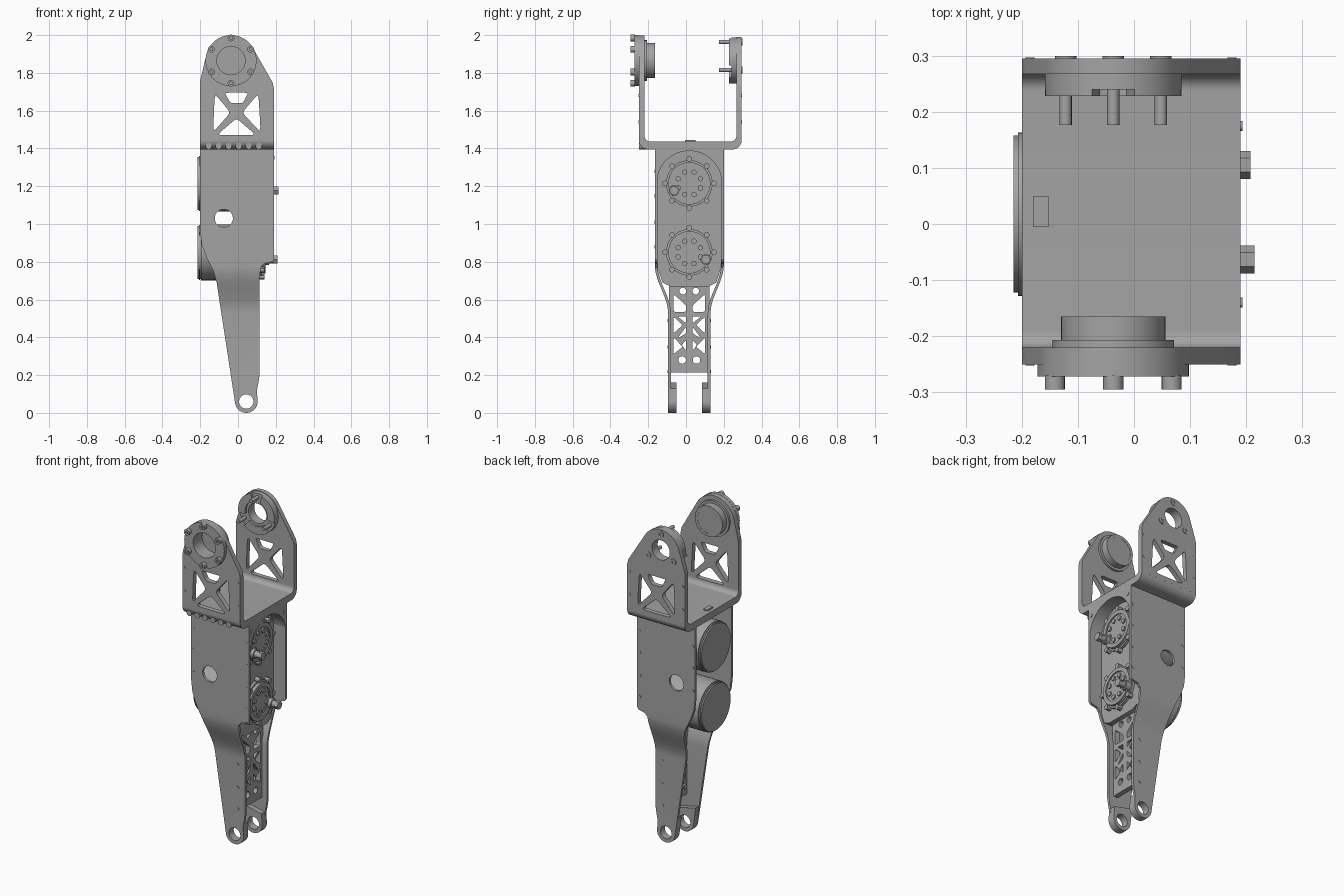
import bpy, bmesh
from math import cos, sin, pi, radians
from mathutils import Vector
from mathutils.geometry import convex_hull_2d

if "Cube" in bpy.data.objects:
    bpy.data.objects.remove(bpy.data.objects["Cube"])

grey = bpy.data.materials.new("machined_grey")
grey.use_nodes = True
grey.diffuse_color = (0.37, 0.37, 0.37, 1)
grey.node_tree.nodes["Principled BSDF"].inputs["Base Color"].default_value = grey.diffuse_color
parts = []
MID = 0.0175          # centre plane between the two side plates


def arc(u, v, r, start, end, n=16):
    return [(u + r * cos(radians(start + (end - start) * i / n)),
             v + r * sin(radians(start + (end - start) * i / n))) for i in range(n + 1)]


def circle(u, v, r, n=40):
    return arc(u, v, r, 0, 360, n)[:-1]


def hull(points):
    return [points[i] for i in convex_hull_2d(points)]


def soft(points, t=0.16):
    """Round the corners of a polygon."""
    out = []
    for i, p in enumerate(points):
        p, a, b = Vector(p), Vector(points[i - 1]), Vector(points[(i + 1) % len(points)])
        a, b = p.lerp(a, t), p.lerp(b, t)
        out += [tuple(a.lerp(p, s).lerp(p.lerp(b, s), s)) for s in (0, 0.33, 0.67, 1)]
    return out


def prism(name, axis, lo, hi, outline, holes=(), bend=None):
    """Extrude an outline with holes along x (outline in yz), y (in xz) or z (in xy)."""
    curve = bpy.data.curves.new(name, 'CURVE')
    curve.dimensions, curve.fill_mode = '2D', 'BOTH'
    curve.extrude = (hi - lo) / 2
    for loop in [outline, *holes]:
        spline = curve.splines.new('POLY')
        spline.points.add(len(loop) - 1)
        for point, (u, v) in zip(spline.points, loop):
            point.co = (u, v, 0, 1)
        spline.use_cyclic_u = True
    temp = bpy.data.objects.new(name, curve)
    mesh = bpy.data.meshes.new_from_object(temp)
    bpy.data.objects.remove(temp)
    bpy.data.curves.remove(curve)
    bm = bmesh.new()
    bm.from_mesh(mesh)
    for vert in bm.verts:
        u, v, w = vert.co
        w += (lo + hi) / 2
        vert.co = {'x': (w, u, v), 'y': (u, w, v), 'z': (u, v, w)}[axis]
    bmesh.ops.remove_doubles(bm, verts=bm.verts, dist=0.00005)
    if bend:
        bend(bm)
    bmesh.ops.recalc_face_normals(bm, faces=bm.faces)
    bm.to_mesh(mesh)
    bm.free()
    mesh.name = name
    mesh.materials.clear()
    mesh.materials.append(grey)
    obj = bpy.data.objects.new(name, mesh)
    bpy.context.collection.objects.link(obj)
    parts.append(obj)
    return obj


def mirrored(y):
    return 2 * MID - y


def pair(name, lo, hi, *args, **kw):
    """Same part on the front and, mirrored, on the back."""
    prism("front_" + name, 'y', lo, hi, *args, **kw)
    prism("back_" + name, 'y', mirrored(hi), mirrored(lo), *args, **kw)


def joggle(bm):
    """Step the lower half of a plate inward with a smooth S bend."""
    steps = 10
    top, bottom = 0.78, 0.53
    for i in range(steps + 1):
        z = bottom + (top - bottom) * i / steps
        bmesh.ops.bisect_plane(bm, geom=bm.verts[:] + bm.edges[:] + bm.faces[:],
                               plane_co=(0, 0, z), plane_no=(0, 0, 1))
    for v in bm.verts:
        t = min(1, max(0, (top - v.co.z) / (top - bottom)))
        v.co.y += (0.07 if v.co.y < MID else -0.07) * t * t * (3 - 2 * t)


# Long side plates with their lower legs
lug_hole = circle(0.044, 0.06, 0.038)
leg = [(-0.2, 1.4), (-0.2, 0.96), (-0.192, 0.89), (-0.165, 0.82), (-0.13, 0.75), (-0.113, 0.69)]
leg += arc(0.044, 0.06, 0.06, 188, 360, 20)
leg += [(0.1, 0.12), (0.108, 0.16), (0.114, 0.2), (0.114, 0.7), (0.12, 0.77), (0.137, 0.79),
        (0.18, 0.8), (0.19, 0.815), (0.19, 1.4)]
pair("side_plate", -0.165, -0.15, leg, [lug_hole, circle(-0.075, 1.03, 0.048)], bend=joggle)
lug = hull(circle(0.044, 0.06, 0.06) + [(-0.03, 0.16), (0.098, 0.13)])
pair("leg_lug", -0.095, -0.05, lug, [lug_hole])

# Small screws on the side plates and legs
for z in (0.88, 1.01, 1.15, 1.28):
    for x in (-0.185, 0.172):
        if z > 0.9 or x > 0:
            pair("plate_screw", -0.167, -0.16, circle(x, z, 0.009, 12))
for z in (0.22, 0.35, 0.49):
    pair("leg_screw", -0.097, -0.09, circle(0.065, z, 0.008, 12))

# Truss web between the legs, open at the bottom
web_holes = [circle(MID + s * 0.034, 0.645, 0.018, 16) for s in (-1, 1)]
for s in (-1, 1):
    def side(*pts):
        return soft([(MID + s * d, z) for d, z in pts])
    web_holes += [side((0.084, 0.63), (0.084, 0.535), (0.018, 0.535), (0.018, 0.57)),
                  side((0.084, 0.51), (0.084, 0.42), (0.035, 0.465)),
                  side((0.018, 0.51), (0.062, 0.51), (0.018, 0.475)),
                  side((0.018, 0.42), (0.062, 0.395), (0.018, 0.455)),
                  side((0.084, 0.40), (0.084, 0.31), (0.035, 0.35)),
                  side((0.018, 0.385), (0.018, 0.33), (0.04, 0.36)),
                  circle(MID + s * 0.038, 0.28, 0.02, 16)]
prism("truss_web", 'x', 0.05, 0.08,
      [(-0.09, 0.214), (0.125, 0.214), (0.125, 0.7), (-0.09, 0.7)], web_holes)
for z in (0.31, 0.465):
    prism("web_spacer", 'x', -0.01, 0.05, circle(MID, z, 0.016, 16))

# Motor mounting plate and the arched rim round its pocket
prism("motor_mount_plate", 'x', 0.06, 0.11,
      [(-0.155, 1.4), (-0.155, 0.78), (-0.125, 0.69), (-0.085, 0.6 + 0.07),
       (0.12, 0.6 + 0.07), (0.16, 0.69), (0.19, 0.78), (0.19, 1.4)])
prism("arched_rim", 'x', 0.11, 0.19,
      [(-0.16, 1.215), (-0.16, 1.4), (0.195, 1.4), (0.195, 1.215)]
      + arc(MID, 1.215, 0.172, 0, 180, 32))
for y in (-0.14, 0.175):
    prism("rim_screw", 'x', 0.185, 0.193, circle(y, 1.35, 0.009, 12))

# Two motors: can on the right, output face on the left
for label, z, plug_y, plug_z, tip in (("upper", 1.215, -0.063, 1.177, 0.215),
                                      ("lower", 0.85, 0.105, 0.812, 0.208)):
    def disc(part, x0, x1, r, y=MID, zz=z, n=48, holes=()):
        prism(label + "_motor_" + part, 'x', x0, x1, circle(y, zz, r, n), holes)
    disc("can", -0.197, 0.06, 0.148)
    disc("can_lip", -0.207, -0.2, 0.146)
    disc("end_cap", -0.215, -0.19, 0.14)
    disc("flange", 0.1, 0.125, 0.123)
    disc("bearing_ring", 0.12, 0.145, 0.112, holes=[circle(MID, z, 0.088)])
    disc("output_face", 0.12, 0.138, 0.09)
    for i in range(8):
        a = 2 * pi * i / 8 + pi / 2
        disc("flange_bolt", 0.1, 0.14, 0.015, MID + 0.13 * cos(a), z + 0.13 * sin(a), 12)
        a += pi / 8
        disc("output_bolt", 0.13, 0.146, 0.014, MID + 0.064 * cos(a), z + 0.064 * sin(a), 12)
    disc("plug_stem", 0.13, 0.195, 0.02, plug_y, plug_z, 20)
    disc("plug_collar", 0.13, 0.165, 0.028, plug_y, plug_z, 20)
    disc("plug_nut", 0.19, tip, 0.025, plug_y, plug_z, 6)

# Fork: bent floor channel
channel = (arc(-0.2, 1.445, 0.05, 180, 270) + arc(0.245, 1.445, 0.05, 270, 360)
           + [(0.295, 1.467), (0.267, 1.467)] + arc(0.237, 1.467, 0.03, 0, -90)
           + arc(-0.19, 1.467, 0.03, -90, -180) + [(-0.25, 1.467)])
prism("fork_floor", 'x', -0.2, 0.19, channel)
prism("floor_connector", 'z', 1.43, 1.445,
      [(-0.18, -0.005), (-0.152, -0.005), (-0.152, 0.05), (-0.18, 0.05)])

# Fork arms with cross-braced windows
HX, HZ = -0.037, 1.865
windows = [soft(p) for p in (
    [(-0.07, 1.695), (0.055, 1.695), (0.025, 1.64), (-0.04, 1.64)],
    [(-0.123, 1.69), (-0.04, 1.59), (-0.132, 1.485)],
    [(0.108, 1.69), (0.022, 1.59), (0.12, 1.485)],
    [(-0.008, 1.56), (0.095, 1.47), (-0.112, 1.47)])]


def arm(r):
    return hull(circle(HX, HZ, r, 64) + [(-0.2, 1.76), (-0.193, 1.79), (-0.2, 1.44),
                                         (0.19, 1.44), (0.19, 1.72), (0.183, 1.75)])


prism("front_fork_arm", 'y', -0.25, -0.22, arm(0.134), windows + [circle(HX, HZ, 0.075)])
prism("back_fork_arm", 'y', 0.267, 0.295, arm(0.125), windows + [circle(HX, HZ, 0.06)])
for z in (1.54, 1.68):
    for x in (-0.185, 0.175):
        prism("front_arm_screw", 'y', -0.252, -0.245, circle(x, z, 0.008, 12))
        prism("back_arm_screw", 'y', 0.29, 0.297, circle(x, z, 0.008, 12))
for i in range(6):
    prism("fork_base_bolt", 'y', -0.25, -0.2, circle(-0.155 + 0.053 * i, 1.412, 0.017, 16))

# Front bearing cup with bolted ring
bore = circle(HX, HZ, 0.075)
prism("bearing_ring", 'y', -0.272, -0.25, circle(HX, HZ, 0.135, 64), [bore])
prism("bearing_flange", 'y', -0.22, -0.207, circle(HX, HZ, 0.108), [bore])
prism("bearing_cup", 'y', -0.245, -0.165, circle(HX, HZ, 0.093), [bore])
prism("bearing_cap", 'y', -0.185, -0.166, circle(HX, HZ, 0.08))
for i in range(6):
    a = pi / 2 + i * pi / 3
    prism("ring_bolt", 'y', -0.295, -0.27,
          circle(HX + 0.12 * cos(a), HZ + 0.12 * sin(a), 0.018, 16),
          [circle(HX + 0.12 * cos(a), HZ + 0.12 * sin(a), 0.008, 6)])

# Back hub with three raised segments and three pins
prism("back_hub", 'y', 0.24, 0.268, circle(HX, HZ, 0.122, 64), [circle(HX, HZ, 0.06)])
for i in range(3):
    deg = 90 + 120 * i
    prism("hub_segment", 'y', 0.228, 0.242,
          arc(HX, HZ, 0.122, deg + 18, deg + 102) + arc(HX, HZ, 0.075, deg + 102, deg + 18))
    u, v = HX + 0.098 * cos(radians(deg)), HZ + 0.098 * sin(radians(deg))
    prism("hub_pin", 'y', 0.176, 0.25, circle(u, v, 0.011, 16))
    prism("hub_pin_head", 'y', 0.29, 0.299, circle(u, v, 0.019, 16), [circle(u, v, 0.009, 6)])

# Smooth curved walls, keep edges sharp
bpy.ops.object.select_all(action='DESELECT')
for obj in parts:
    obj.select_set(True)
bpy.context.view_layer.objects.active = parts[0]
bpy.ops.object.shade_smooth_by_angle(angle=radians(30))
